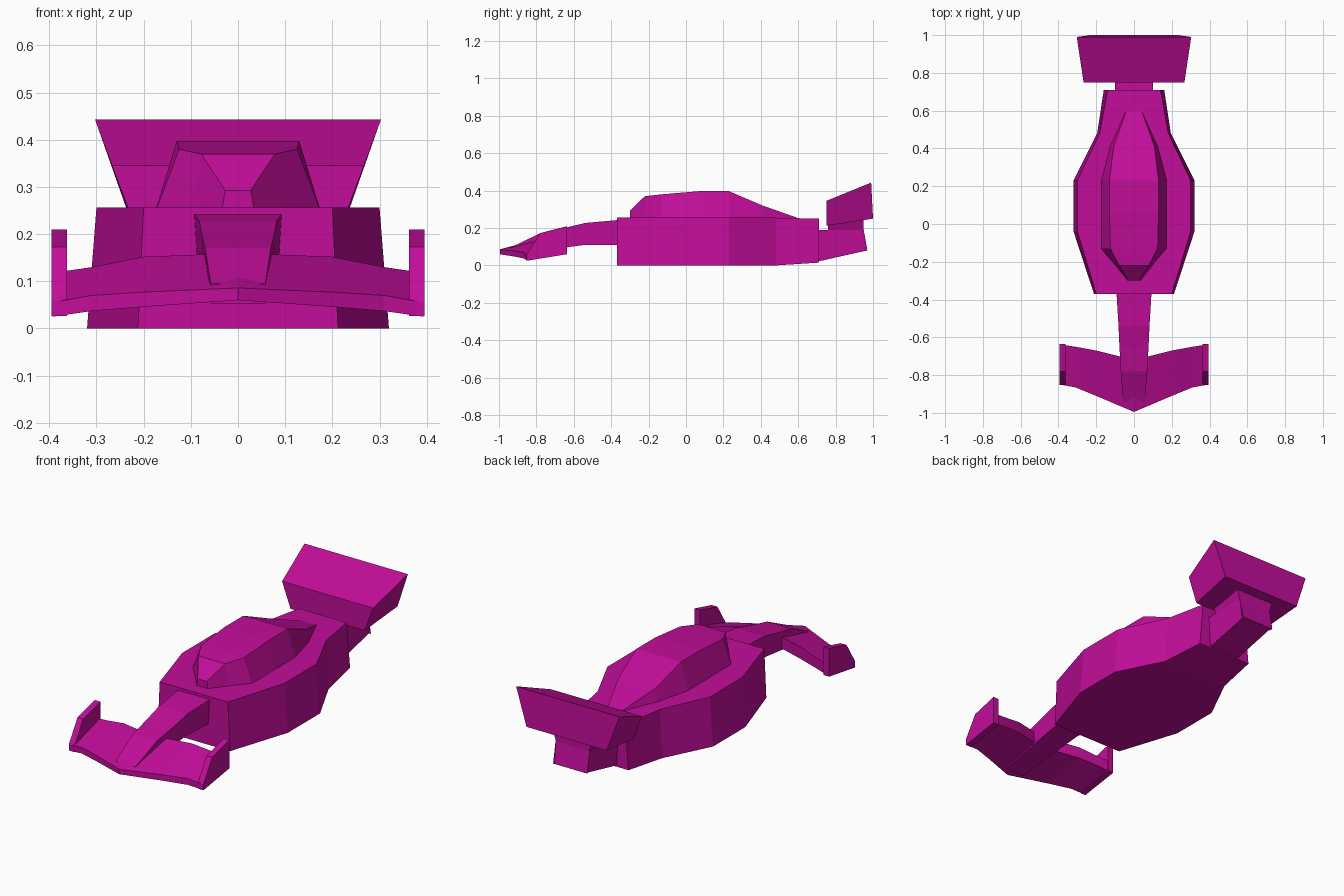
import bpy
import bmesh

cube = bpy.data.objects.get("Cube")
if cube:
    bpy.data.objects.remove(cube, do_unlink=True)

magenta = bpy.data.materials.new("magenta paint")
magenta.use_nodes = True
COLOUR = (0.54, 0.004, 0.32, 1)
magenta.diffuse_color = COLOUR
magenta.node_tree.nodes["Principled BSDF"].inputs["Base Color"].default_value = COLOUR


def loft(name, rings):
    """Skin a row of matching cross-sections and cap both ends."""
    bm = bmesh.new()
    rows = [[bm.verts.new(p) for p in ring] for ring in rings]
    count = len(rows[0])
    for a, b in zip(rows, rows[1:]):
        for i in range(count):
            j = (i + 1) % count
            bm.faces.new((a[i], a[j], b[j], b[i]))
    bm.faces.new(rows[0])
    bm.faces.new(rows[-1])
    bmesh.ops.recalc_face_normals(bm, faces=bm.faces)
    mesh = bpy.data.meshes.new(name)
    bm.to_mesh(mesh)
    bm.free()
    mesh.materials.append(magenta)
    obj = bpy.data.objects.new(name, mesh)
    bpy.context.collection.objects.link(obj)
    return obj


def hull(name, stations):
    """Symmetrical trapezium sections: y, bottom z, half width, top z, half width."""
    return loft(name, [[(-wb, y, zb), (wb, y, zb), (wt, y, zt), (-wt, y, zt)]
                       for y, zb, wb, zt, wt in stations])


# Main body with bulging side pods
hull("body", [
    (-0.37, 0, 0.212, 0.257, 0.20),
    (-0.04, 0, 0.32, 0.257, 0.30),
    (0.23, 0, 0.32, 0.257, 0.30),
    (0.48, 0, 0.195, 0.255, 0.182),
    (0.71, 0.015, 0.16, 0.25, 0.14),
])

# Canopy
hull("canopy", [
    (-0.30, 0.24, 0.036, 0.293, 0.027),
    (-0.22, 0.24, 0.10, 0.37, 0.078),
    (-0.13, 0.24, 0.178, 0.38, 0.125),
    (0.07, 0.24, 0.178, 0.397, 0.13),
    (0.23, 0.24, 0.178, 0.397, 0.13),
    (0.41, 0.24, 0.13, 0.32, 0.108),
    (0.60, 0.24, 0.045, 0.253, 0.04),
])

# Nose cone
hull("nose", [
    (-0.36, 0.11, 0.085, 0.243, 0.093),
    (-0.54, 0.11, 0.075, 0.227, 0.082),
    (-0.65, 0.095, 0.07, 0.20, 0.077),
    (-0.78, 0.075, 0.063, 0.172, 0.07),
    (-0.94, 0.052, 0.058, 0.095, 0.058),
])

# Front wing, swept back and drooping toward the tips
# x, lead y, lead bottom, lead top, trail y, trail bottom, trail top
half_wing = [
    (0, -0.995, 0.06, 0.086, -0.72, 0.10, 0.16),
    (0.20, -0.91, 0.046, 0.077, -0.67, 0.09, 0.152),
    (0.31, -0.865, 0.037, 0.07, -0.65, 0.075, 0.13),
    (0.393, -0.85, 0.025, 0.055, -0.637, 0.06, 0.118),
]
full_wing = [(-s[0],) + s[1:] for s in half_wing[:0:-1]] + half_wing
loft("front_wing", [[(x, ly, lb), (x, ly, lt), (x, ty, tt), (x, ty, tb)]
                    for x, ly, lb, lt, ty, tb, tt in full_wing])

# Upright end plates on the front wing
plate = [(-0.853, 0.026), (-0.853, 0.057), (-0.78, 0.173), (-0.635, 0.21), (-0.635, 0.06)]
for side, label in ((1, "left"), (-1, "right")):
    loft(label + "_end_plate", [[(side * x, y, z) for y, z in plate]
                                for x in (0.362, 0.395)])

# Tail block and the strut carrying the rear wing
hull("tail_block", [
    (0.70, 0.02, 0.09, 0.19, 0.10),
    (0.95, 0.076, 0.09, 0.19, 0.10),
    (0.97, 0.08, 0.09, 0.08, 0.10),
])
hull("rear_wing_strut", [
    (0.76, 0.185, 0.095, 0.235, 0.12),
    (0.95, 0.185, 0.095, 0.26, 0.12),
])

# Rear wing, flaring upward
hull("rear_wing", [
    (0.75, 0.212, 0.217, 0.345, 0.267),
    (0.99, 0.25, 0.235, 0.443, 0.303),
])
bpy.data.objects["rear_wing"].data.vertices[4].co.y = 1.0
bpy.data.objects["rear_wing"].data.vertices[5].co.y = 1.0
